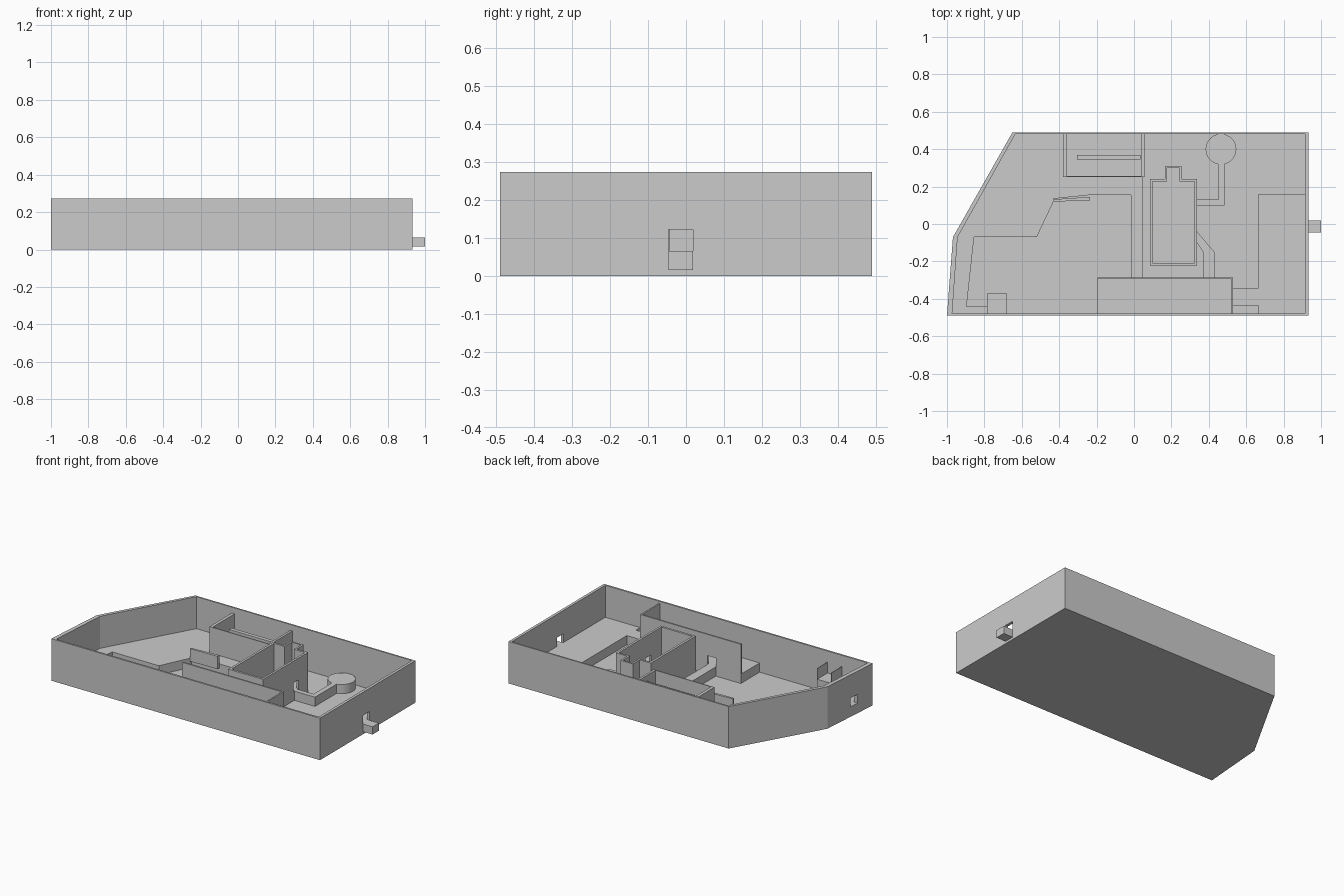
import bpy, bmesh, math

if "Cube" in bpy.data.objects:
    bpy.data.objects.remove(bpy.data.objects["Cube"])

FLOOR, DECK, DOOR_TOP, RIM = 0.005, 0.065, 0.122, 0.273


def prism(name, pts, z0, z1):
    """Extrude a plan outline between two heights."""
    bm = bmesh.new()
    face = bm.faces.new([bm.verts.new((x, y, z0)) for x, y in pts])
    ext = bmesh.ops.extrude_face_region(bm, geom=[face])
    for v in ext["geom"]:
        if isinstance(v, bmesh.types.BMVert):
            v.co.z = z1
    bmesh.ops.recalc_face_normals(bm, faces=bm.faces)
    me = bpy.data.meshes.new(name)
    bm.to_mesh(me)
    bm.free()
    ob = bpy.data.objects.new(name, me)
    bpy.context.collection.objects.link(ob)
    return ob


def box(name, x0, x1, y0, y1, z0, z1):
    return prism(name, [(x0, y0), (x1, y0), (x1, y1), (x0, y1)], z0, z1)


def cut(ob, cutter):
    m = ob.modifiers.new("cut", 'BOOLEAN')
    m.operation, m.solver, m.object = 'DIFFERENCE', 'EXACT', cutter
    cutter.hide_render = True
    cutter.hide_set(True)


def doorway(ob, x0, x1, y0, y1):
    cut(ob, box("doorway_cutter", x0, x1, y0, y1, DECK, DOOR_TOP))


# Outer tray with floor and two wall openings
shell = prism("outer_shell", [(-1, -.49), (.933, -.49), (.933, .49), (-.65, .49), (-.968, -.07)], 0, RIM)
cut(shell, prism("shell_cutter", [(-.972, -.478), (.915, -.478), (.915, .48), (-.635, .48), (-.943, -.07)],
                 FLOOR, .4))
doorway(shell, .9, .95, -.046, .019)
doorway(shell, -1.05, -.93, -.35, -.285)
box("entrance_step", .933, 1, -.046, .019, .015, DECK)

# Raised floor on the left, wrapping round the sunken area
prism("raised_floor", [(-.972, -.478), (-.785, -.478), (-.785, -.44), (-.895, -.44), (-.855, -.07),
                       (-.52, -.07), (-.43, .12), (-.43, .135), (-.235, .155), (-.015, .155),
                       (-.015, -.285), (.045, -.285), (.045, .48), (-.635, .48), (-.943, -.07)],
      FLOOR, DECK)
prism("low_panel", [(-.43, .12), (-.235, .125), (-.235, .145), (-.43, .132)], .045, .128)

# Corner stand with thin side panels
box("corner_stand", -.787, -.68, -.478, -.372, FLOOR, .13)
for x in (-.787, -.683):
    box("stand_side", x, x + .003, -.478, -.372, .13, .2)

# Right platform and bridge
box("right_platform", .665, .915, -.478, .16, FLOOR, DECK)
box("bridge", .525, .665, -.435, -.342, FLOOR, DECK)

# Front hall: deck, long wall and end wall
box("hall_deck", -.195, .53, -.478, -.285, FLOOR, DECK)
hall = prism("hall_walls", [(-.195, -.295), (.52, -.295), (.52, -.478), (.53, -.478), (.53, -.285), (-.195, -.285)],
             DECK, .26)
doorway(hall, -.015, .045, -.31, -.27)
doorway(hall, .37, .43, -.31, -.27)
doorway(hall, .51, .54, -.435, -.342)

# Central building with a bay
building = prism("central_building", [(.085, -.222), (.337, -.222), (.337, .24), (.255, .24), (.255, .31),
                                      (.165, .31), (.165, .24), (.085, .24)], FLOOR, .263)
cut(building, prism("building_cutter", [(.1, -.208), (.323, -.208), (.323, .227), (.243, .227), (.243, .3),
                                        (.177, .3), (.177, .227), (.1, .227)], DECK, .4))
doorway(building, .31, .35, .09, .14)
doorway(building, .31, .35, -.1, -.045)

# Paths leading from the building
prism("front_path", [(.337, -.1), (.37, -.15), (.37, -.285), (.43, -.285), (.43, -.15), (.337, -.04)], FLOOR, DECK)
prism("back_path", [(.337, .098), (.485, .098), (.485, .33), (.452, .33), (.452, .13), (.337, .13)], FLOOR, DECK)
prism("round_platform", [(.465 + .082 * math.cos(i * math.pi / 16), .4 + .082 * math.sin(i * math.pi / 16))
                         for i in range(32)], FLOOR, DECK)

# Back room with inner counter
prism("back_room_walls", [(-.38, .48), (-.38, .25), (.055, .25), (.055, .48), (.04, .48), (.04, .256),
                          (-.36, .256), (-.36, .48)], FLOOR, .235)
box("back_room_divider", -.305, .035, .345, .37, DECK, .2)
